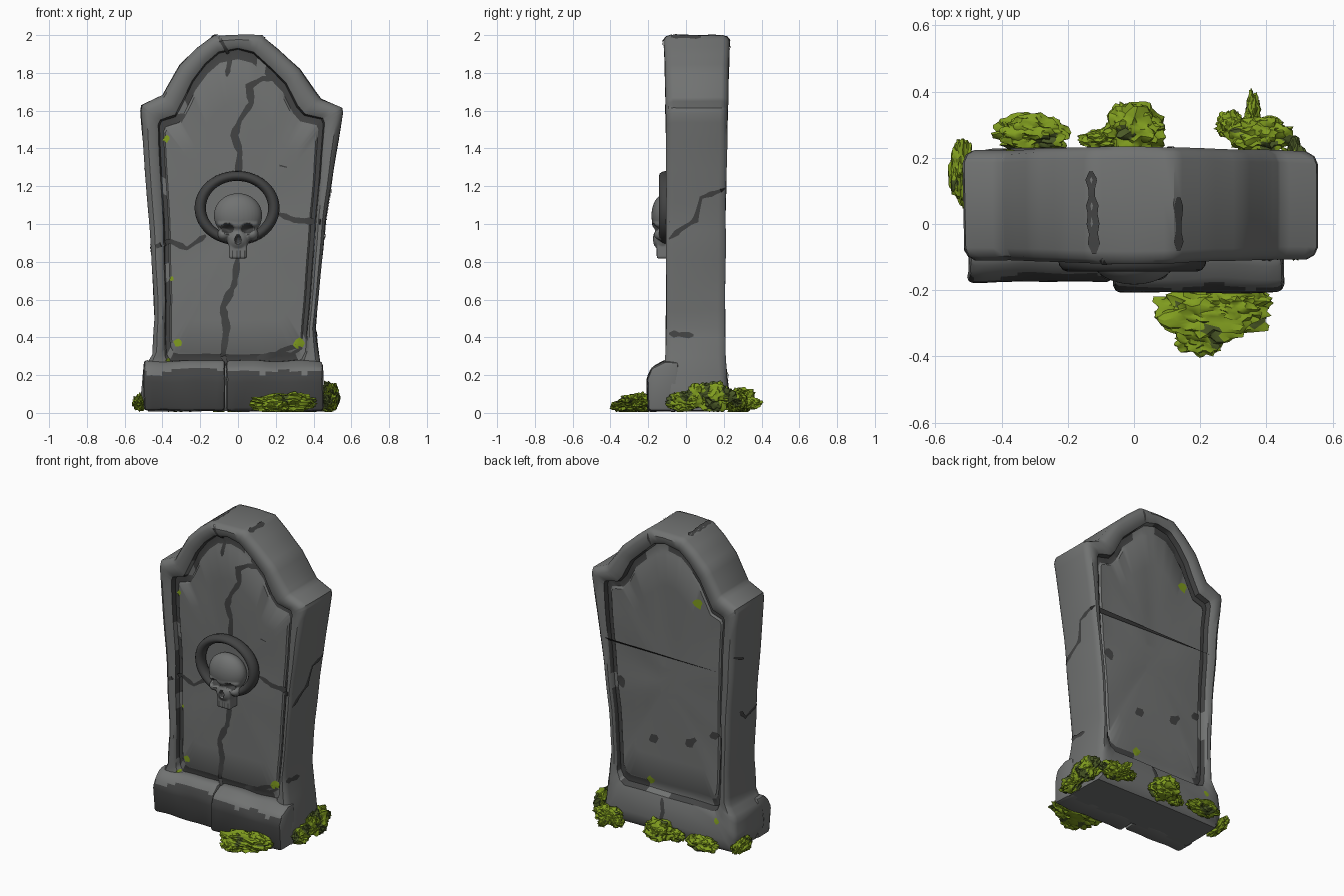
import bpy, bmesh, math, random
from mathutils import Vector, Matrix, noise
from mathutils.bvhtree import BVHTree

if "Cube" in bpy.data.objects:
    bpy.data.objects.remove(bpy.data.objects["Cube"])

random.seed(4)


def material(name, r, g, b):
    m = bpy.data.materials.new(name)
    m.diffuse_color = (r, g, b, 1)
    m.use_nodes = True
    m.node_tree.nodes["Principled BSDF"].inputs["Base Color"].default_value = m.diffuse_color
    return m


STONE = material("grey stone", 0.165, 0.17, 0.168)
DARK = material("dark stone", 0.055, 0.056, 0.056)
MOSS = material("moss green", 0.22, 0.34, 0.014)
DEEP = material("deep moss", 0.07, 0.10, 0.02)


def finish(name, bm, mats, angle=38):
    me = bpy.data.meshes.new(name)
    bm.to_mesh(me)
    for m in mats:
        me.materials.append(m)
    me.polygons.foreach_set("use_smooth", [True] * len(me.polygons))
    me.set_sharp_from_angle(angle=math.radians(angle))
    ob = bpy.data.objects.new(name, me)
    bpy.context.collection.objects.link(ob)
    return ob


def wobble(bm, amount, freq):
    for v in bm.verts:
        v.co += noise.noise_vector(v.co * freq) * amount


# ---- Slab: matched outer and inner outlines (outer x, z, inner x, z) ----
OUTLINE = [
    (-.47, .01, -.33, .27), (-.51, .10, -.36, .28), (-.50, .23, -.375, .31),
    (-.45, .31, -.38, .36), (-.44, .50, -.38, .50), (-.46, .88, -.385, .88),
    (-.49, 1.25, -.40, 1.25), (-.515, 1.60, -.415, 1.52), (-.51, 1.63, -.405, 1.545),
    (-.40, 1.685, -.33, 1.57), (-.375, 1.73, -.30, 1.63), (-.31, 1.84, -.24, 1.75),
    (-.22, 1.93, -.17, 1.84), (-.13, 1.995, -.10, 1.90), (0, 2, 0, 1.92),
    (.12, 2, .08, 1.90), (.22, 1.92, .17, 1.82), (.33, 1.82, .25, 1.74),
    (.41, 1.70, .31, 1.62), (.44, 1.66, .35, 1.575), (.55, 1.615, .44, 1.555),
    (.555, 1.59, .45, 1.53), (.52, 1.38, .435, 1.30), (.465, 1.02, .41, 1.0),
    (.445, .81, .395, .81), (.41, .45, .365, .45), (.44, .24, .36, .33),
    (.45, .10, .34, .29), (.445, .01, .30, .27)]
SUB = 4
PTS = []
for i, a in enumerate(OUTLINE):
    b = OUTLINE[(i + 1) % len(OUTLINE)]
    PTS += [[p + (q - p) * k / SUB for p, q in zip(a, b)] for k in range(SUB)]


def face_y(side, z):
    if side < 0:
        return -.105 - .015 * ((z - 1) / 1.0) ** 2
    return .21 + .025 * ((z - .6) / 1.4) ** 2 + .08 * max(0, .3 - z)


# blend from outer to inner, shrink, depth below the face
SECTION = [(0, 1, .04), (.1, 1, .015), (.32, 1, .001), (.7, 1, .003), (.92, 1, .016),
           (1, 1, .046), (1, .945, .046), (1, .925, .036), (1, .7, .033), (1, .4, .03), (1, .15, .03)]


def slab():
    bm = bmesh.new()

    def ring(t, s, d, side):
        out = []
        for ox, oz, ix, iz in PTS:
            x, z = (ox + (ix - ox) * t) * s, 1 + (oz + (iz - oz) * t - 1) * s
            y = .06 if side == 0 else face_y(side, z) - side * d
            if s < .9:   # hand-dressed panel
                y += .012 * noise.noise(Vector((x * 4, side * 3, z * 4)))
            out.append(bm.verts.new((x, y, z)))
        return out

    rings = [ring(*c, 1) for c in reversed(SECTION)] + [ring(0, 1, 0, 0)]
    rings += [ring(*c, -1) for c in SECTION]
    n, last = len(PTS), len(rings) - 1
    for k in range(last):
        groove = k in (4, 5) or k in (last - 6, last - 5)
        for i in range(n):
            j = (i + 1) % n
            f = bm.faces.new((rings[k][i], rings[k][j], rings[k + 1][j], rings[k + 1][i]))
            c = f.calc_center_median()
            f.material_index = int(groove and noise.noise(c * 5) > -.35)
    bm.faces.new(rings[0])
    bm.faces.new(rings[-1])
    wobble(bm, .006, 4)
    bmesh.ops.recalc_face_normals(bm, faces=bm.faces)
    tree = BVHTree.FromBMesh(bm)
    finish("headstone_slab", bm, [STONE, DARK])
    return tree


TREE = slab()


# ---- Plinth: two broken blocks along the front foot ----
def plinth(name, x0, x1, f):
    bm = bmesh.new()
    prof = [(-.04, .01), (f, .01), (f - .005, .18), (f + .02, .235), (-.11, .275), (-.04, .275)]
    face = bm.faces.new([bm.verts.new((x0, y, z)) for y, z in prof])
    ext = bmesh.ops.extrude_face_region(bm, geom=[face])
    for v in ext["geom"]:
        if isinstance(v, bmesh.types.BMVert):
            v.co.x = x1
    bmesh.ops.recalc_face_normals(bm, faces=bm.faces)
    bmesh.ops.bevel(bm, geom=bm.edges[:], offset=.018, segments=2, profile=.5, affect='EDGES')
    long_edges = [e for e in bm.edges if abs(e.verts[0].co.x - e.verts[1].co.x) > .2]
    bmesh.ops.subdivide_edges(bm, edges=long_edges, cuts=14, use_grid_fill=True)
    wobble(bm, .009, 7)
    bm.normal_update()
    for fc in bm.faces:   # weathered front, paler top
        c = fc.calc_center_median()
        fc.material_index = int(fc.normal.y < -.6 and abs(fc.normal.x) < .5
                                and c.z < .215 + .03 * noise.noise(c * 9))
    finish(name, bm, [STONE, DARK])


plinth("plinth_left", -.50, -.068, -.17)
plinth("plinth_right", -.062, .45, -.20)

# ---- Cracks and stains: thin plates projected on the slab ----
VIEWS = {"front": (lambda u, v: (u, -2, v), (0, 1, 0)), "back": (lambda u, v: (u, 2, v), (0, -1, 0)),
         "right": (lambda u, v: (2, u, v), (-1, 0, 0)), "left": (lambda u, v: (-2, u, v), (1, 0, 0)),
         "top": (lambda u, v: (u, v, 4), (0, 0, -1))}


def project(bm, view, u, v):
    org, d = VIEWS[view]
    hit = TREE.ray_cast(Vector(org(u, v)), Vector(d))[0]
    return bm.verts.new(hit - Vector(d) * .005) if hit else None


def add_face(bm, view, verts):
    if all(verts):
        f = bm.faces.new(verts)
        f.normal_update()
        if f.normal.dot(Vector(VIEWS[view][1])) > 0:
            f.normal_flip()


def crack(bm, view, pts, width):
    path = []
    for a, b in zip(pts, pts[1:]):
        a, b = Vector(a), Vector(b)
        k = max(1, int((b - a).length / .025))
        path += [a.lerp(b, i / k) for i in range(k)]
    path.append(Vector(pts[-1]))
    pairs = []
    for i, p in enumerate(path):
        t = (path[min(i + 1, len(path) - 1)] - path[max(i - 1, 0)]).normalized()
        w = width * random.uniform(.3, .65) * (.4 if i in (0, len(path) - 1) else 1)
        pairs.append((project(bm, view, p.x - t.y * w, p.y + t.x * w),
                      project(bm, view, p.x + t.y * w, p.y - t.x * w)))
    for a, b in zip(pairs, pairs[1:]):
        add_face(bm, view, (a[0], a[1], b[1], b[0]))


def spot(bm, view, u, v, r):
    ring = []
    for i in range(9):
        q = r * random.uniform(.65, 1.15)
        ring.append(project(bm, view, u + q * math.cos(i * math.tau / 9), v + q * math.sin(i * math.tau / 9)))
    c = project(bm, view, u, v)
    for i in range(9):
        add_face(bm, view, (c, ring[i], ring[(i + 1) % 9]))


CRACKS = {
    "front": [([(.21, 1.77), (.13, 1.77), (.06, 1.73), (.07, 1.64), (.01, 1.55), (-.02, 1.47), (.01, 1.38), (0, 1.26)], .036),
              ([(0, .83), (-.02, .68), (-.08, .56), (-.06, .45), (-.08, .3), (-.06, .26)], .036),
              ([(.2, 1.06), (.3, 1.02), (.46, 1.01)], .032), ([(-.46, .87), (-.36, .91), (-.27, .87), (-.17, .94)], .028),
              ([(.1, .29), (.2, .31), (.34, .35)], .04), ([(-.36, 1.53), (-.28, 1.58)], .035),
              ([(-.06, 1.78), (-.04, 1.88), (-.1, 1.99)], .022), ([(.22, 1.31), (.26, 1.3)], .025)],
    "right": [([(-.09, .92), (-.03, .97), (.05, 1.02), (.08, 1.14), (.21, 1.185)], .028), ([(-.09, .42), (.04, .41)], .03)],
    "left": [([(-.08, .88), (.04, .84), (.1, .9)], .025), ([(.2, 1.3), (.1, 1.26)], .025)],
    "top": [([(-.13, .16), (-.125, .03), (-.12, -.09)], .03), ([(.135, .08), (.135, -.08)], .024)],
    "back": [([(.03, .08), (.01, .16), (.03, .24)], .025), ([(-.36, .75), (-.3, .72)], .05),
             ([(.08, .62), (.14, .58)], .05), ([(.36, .95), (.33, .88)], .05), ([(-.2, .68), (-.13, .62)], .05),
             ([(.1, 1.9), (.12, 1.97)], .025)]}
for view, group in CRACKS.items():
    bm = bmesh.new()
    for pts, w in group:
        crack(bm, view, pts, w)
    finish(view + "_cracks", bm, [DARK])

bm = bmesh.new()
for s in [("front", -.38, 1.45, .02), ("front", -.32, .37, .022), ("front", .32, .37, .033), ("front", -.35, .71, .013),
          ("front", -.37, .28, .012), ("back", -.22, 1.58, .035), ("back", .13, .32, .03), ("back", -.38, .2, .02)]:
    spot(bm, *s)
finish("moss_spots", bm, [MOSS])

# ---- Medallion ring behind the skull ----
bpy.ops.mesh.primitive_torus_add(major_radius=.195, minor_radius=.03, major_segments=48, minor_segments=12,
                                 location=(-.005, -.105, 1.085), rotation=(math.pi / 2, 0, 0))
ring = bpy.context.object
ring.name = "medallion_ring"
ring.scale = (1, .87, 1.3)
ring.data.materials.append(DARK)
bpy.ops.object.shade_smooth()

# ---- Skull: fused lumps, then sunken sockets ----
bm = bmesh.new()
for x, y, z, rx, ry, rz in [(0, -.105, 1.045, .128, .078, .118), (0, -.138, 1.0, .11, .042, .032),
                            (-.075, -.125, .945, .035, .045, .033), (.075, -.125, .945, .035, .045, .033),
                            (0, -.125, .92, .06, .052, .06)]:
    bmesh.ops.create_uvsphere(bm, u_segments=32, v_segments=20, radius=1,
                              matrix=Matrix.Translation((x, y, z)) @ Matrix.Diagonal((rx, ry, rz, 1)))
bmesh.ops.create_cube(bm, size=1, matrix=Matrix.Translation((0, -.11, .87)) @ Matrix.Diagonal((.095, .09, .105, 1)))
raw = finish("skull_raw", bm, [STONE])
rm = raw.modifiers.new("fuse", 'REMESH')
rm.mode, rm.voxel_size = 'VOXEL', .006
sm = raw.modifiers.new("soften", 'SMOOTH')
sm.iterations = 3
me = bpy.data.meshes.new_from_object(raw.evaluated_get(bpy.context.evaluated_depsgraph_get()))
bm = bmesh.new()
bm.from_mesh(me)
bpy.data.objects.remove(raw)
SOCKETS = [(-.055, .975, .036, .028), (.05, .975, .036, .028), (0, .918, .016, .024)]


def socket(c):
    if c.y > -.1:
        return 0
    return max(max(0, 1 - ((c.x - x) / a) ** 2 - ((c.z - z) / b) ** 2) for x, z, a, b in SOCKETS)


dark = [f for f in bm.faces if socket(f.calc_center_median()) > .15]
teeth = [f for f in bm.faces if f.calc_center_median().y < -.14 and f.calc_center_median().z < .862
         and (f.calc_center_median().x + .1) % .022 < .006]
for f in bm.faces:
    f.material_index = 0
for f in dark + teeth:
    f.material_index = 1
for v in bm.verts:
    v.co.y += .035 * socket(v.co) ** .6
finish("skull", bm, [STONE, DARK], 60)


# ---- Moss clumps round the foot ----
def moss(name, lumps, mats=(MOSS, DEEP), shade=.35):
    bm = bmesh.new()
    for x, y, z, rx, ry, rz in lumps:
        off = Vector((x, y, z)) * 17
        for v in bmesh.ops.create_icosphere(bm, subdivisions=4, radius=1)["verts"]:
            p = v.co.copy()
            k = 1 + .3 * noise.noise(p * 2 + off) + .28 * noise.noise(p * 5 + off)
            v.co = Vector((x + p.x * rx * k, y + p.y * ry * k, max(.005, z + p.z * rz * k)))
    for f in bm.faces:
        f.material_index = int(noise.noise(f.calc_center_median() * 14) > shade)
    finish(name, bm, mats)


moss("moss_front", [(.23, -.27, .05, .16, .08, .05), (.30, -.24, .055, .1, .06, .05), (.2, -.345, .035, .07, .05, .03)])
moss("moss_back_left", [(-.31, .275, .055, .105, .055, .045)])
moss("moss_back_middle", [(0, .285, .065, .09, .075, .065), (-.1, .255, .045, .06, .03, .04)])
moss("moss_back_right", [(.38, .27, .06, .09, .055, .055), (.36, .34, .05, .022, .06, .03), (.29, .3, .045, .04, .04, .03)])
moss("moss_left_side", [(-.52, .16, .055, .035, .095, .045)])
moss("moss_right_side", [(.475, -.01, .06, .045, .09, .05), (.485, .14, .085, .05, .1, .075),
                         (.49, .07, .1, .03, .06, .06)], shade=.05)
